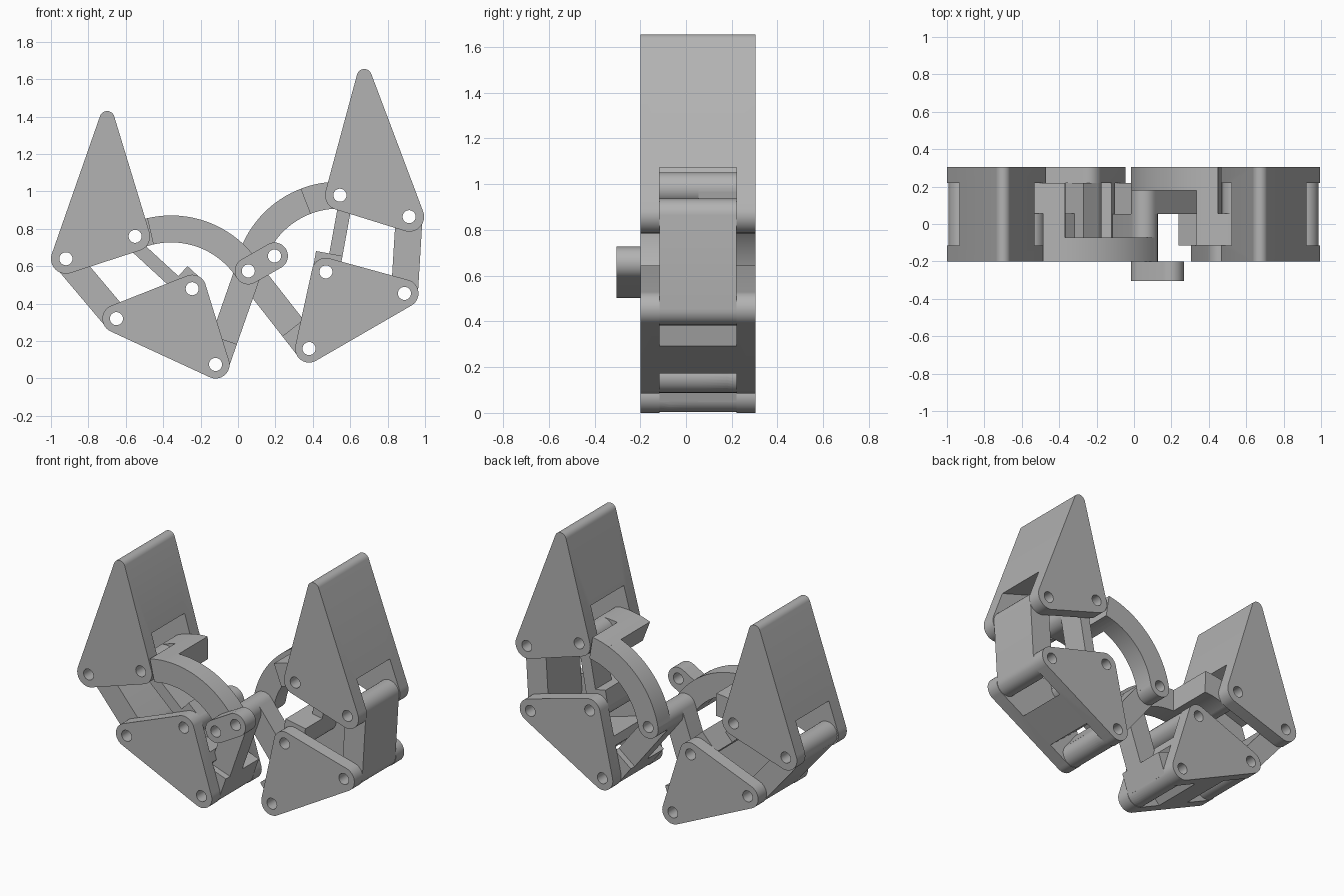
import bpy
import bmesh
from math import sin, cos, pi, radians
from mathutils import Vector
from mathutils.geometry import convex_hull_2d

if "Cube" in bpy.data.objects:
    bpy.data.objects.remove(bpy.data.objects["Cube"], do_unlink=True)

grey = bpy.data.materials.new("plain grey")
grey.use_nodes = True
grey.diffuse_color = (0.45, 0.45, 0.45, 1)
grey.node_tree.nodes["Principled BSDF"].inputs["Base Color"].default_value = (0.45, 0.45, 0.45, 1)

# Depth layers: body plates, inner slot, and the stack on the crank pin
FRONT, BACK = -0.2, 0.305
IN0, IN1, MID = -0.115, 0.22, 0.055
STACK = [FRONT, -0.073, 0.053, 0.18, BACK]
R = 0.072
HOLE = 0.035


def circle(c, r, n=32):
    return [Vector((c[0] + r * cos(2 * pi * i / n), c[1] + r * sin(2 * pi * i / n))) for i in range(n)]


def hull(*discs):
    pts = [p for c, r in discs for p in circle(c, r)]
    return [pts[i] for i in convex_hull_2d(pts)]


def strip(a, b, left, right):
    """Rectangle along a-b, with separate widths to either side."""
    d = (b - a).normalized()
    n = Vector((-d.y, d.x))
    return [a + n * left, b + n * left, b - n * right, a - n * right]


def sector(c, r, a0, a1, half):
    """Curved band about centre c."""
    angs = [radians(a0 + (a1 - a0) * i / 20) for i in range(21)]
    ring = [[c + Vector((cos(a), sin(a))) * k for a in angs] for k in (r + half, r - half)]
    return ring[0] + ring[1][::-1]


def prism(name, outline, y0, y1):
    bm = bmesh.new()
    face = bm.faces.new([bm.verts.new((p[0], y0, p[1])) for p in outline])
    ext = bmesh.ops.extrude_face_region(bm, geom=[face])
    for v in ext["geom"]:
        if isinstance(v, bmesh.types.BMVert):
            v.co.y = y1
    bmesh.ops.recalc_face_normals(bm, faces=bm.faces)
    mesh = bpy.data.meshes.new(name)
    bm.to_mesh(mesh)
    bm.free()
    ob = bpy.data.objects.new(name, mesh)
    bpy.context.collection.objects.link(ob)
    return ob


def combine(ob, other, operation):
    mod = ob.modifiers.new("cut", "BOOLEAN")
    mod.operation, mod.solver, mod.object = operation, "EXACT", other
    dg = bpy.context.evaluated_depsgraph_get()
    mesh = bpy.data.meshes.new_from_object(ob.evaluated_get(dg))
    ob.modifiers.clear()
    ob.data = mesh
    bpy.data.objects.remove(other, do_unlink=True)


def part(name, solids, cuts=(), holes=()):
    """Join the solids, remove the cuts, drill the holes."""
    ob = prism(name, *solids[0])
    for s in solids[1:]:
        combine(ob, prism("add", *s), "UNION")
    for s in list(cuts) + [(circle(h, HOLE, 24), -1, 1) for h in holes]:
        combine(ob, prism("cutter", *s), "DIFFERENCE")
    ob.data.materials.clear()
    ob.data.materials.append(grey)
    bpy.ops.object.select_all(action="DESELECT")
    ob.select_set(True)
    bpy.context.view_layer.objects.active = ob
    bpy.ops.object.shade_smooth_by_angle(angle=radians(30))
    return ob


def slot(a, b, inside, depth):
    """Slot cutter: everything outside a line set inward of a-b by depth."""
    d = (b - a).normalized()
    n = Vector((-d.y, d.x))
    if n.dot(inside - a) < 0:
        n = -n
    return ([a - d + n * depth, b + d + n * depth, b + d - n, a - d - n], IN0, IN1)


def bar(name, a, b):
    part(name, [(hull((a, R), (b, R)), IN0, IN1)], holes=(a, b))


def drive_rod(name, pin, foot, y0, y1):
    """Thin rod on the crank pin with a wide barrel at the far end."""
    near = foot + (pin - foot).normalized() * 0.14
    part(name, [(hull((pin, R), (foot, R)), y0, y1),
                (hull((foot, R)) , IN0, IN1),
                (strip(foot, near, R, R), IN0, IN1)], holes=(pin, foot))


PIN = Vector((0.055, 0.575))
SHAFT = Vector((0.195, 0.655))

legs = {
    "right": dict(side=-1, apex=(-0.70, 1.39), outer=(-0.92, 0.64), inner=(-0.55, 0.76),
                  l_outer=(-0.65, 0.32), l_inner=(-0.245, 0.48), foot=(-0.12, 0.075)),
    "left": dict(side=1, apex=(0.675, 1.615), outer=(0.915, 0.865), inner=(0.545, 0.98),
                 l_outer=(0.89, 0.455), l_inner=(0.47, 0.57), foot=(0.38, 0.16)),
}

for leg, d in legs.items():
    s = d["side"]
    apex, outer, inner, l_outer, l_inner, foot = (
        Vector(d[k]) for k in ("apex", "outer", "inner", "l_outer", "l_inner", "foot"))

    # Tall finger block, slotted along its base
    part(leg + "_finger", [(hull((apex, 0.04), (outer, 0.08), (inner, 0.08)), FRONT, BACK)],
         [slot(outer, inner, apex, 0.2)], (outer, inner))

    # Lower triangular block, slotted along its top and at its tip
    c = (l_outer + l_inner) / 2
    t = (c - foot).normalized()
    part(leg + "_lower_block",
         [(hull((l_outer, 0.075), (l_inner, 0.075), (foot, 0.075)), FRONT, BACK)],
         [slot(l_outer, l_inner, foot, 0.19),
          slot(foot, foot + Vector((-t.y, t.x)), c, 0.12)], (l_outer, l_inner, foot))

    # Wide outer bar
    bar(leg + "_outer_bar", outer, l_outer)

    # Half-thickness inner bar with a wide lower barrel
    half = (MID, IN1) if s > 0 else (IN0, MID)
    base = l_inner + (inner - l_inner).normalized() * 0.1
    sides = (0, R) if s > 0 else (R, 0)
    part(leg + "_inner_bar", [(hull((l_inner, R)), IN0, IN1),
                              (strip(l_inner, base, R, R), IN0, IN1),
                              (strip(l_inner, inner, *sides), *half),
                              (hull((inner, R)), *half)], holes=(l_inner, inner))

    # Curved arm from the crank pin to the finger, stepping across in depth
    rad = 0.49
    chord = PIN - inner
    n = Vector((-chord.y, chord.x)).normalized() * s
    if n.y > 0:
        n = -n
    centre = (PIN + inner) / 2 + n * (rad ** 2 - chord.length_squared / 4) ** 0.5
    a_in, a_pin = ((p - centre).angle_signed(Vector((1, 0))) * 180 / pi for p in (inner, PIN))
    layer = (STACK[3], BACK) if s > 0 else (FRONT, STACK[1])
    head = (IN0, BACK) if s > 0 else (FRONT, IN1)
    tip = (IN0, MID) if s > 0 else (MID, IN1)
    part(leg + "_curved_arm", [(sector(centre, rad, a_in + s * 10, a_pin, R), *layer),
                               (hull((PIN, R)), *layer),
                               (sector(centre, rad, a_in + s * 10, a_in + s * 22, R), *head),
                               (sector(centre, rad, a_in, a_in + s * 14, R), *tip),
                               (hull((inner, R)), *tip)], holes=(PIN, inner))

    # Straight drive rod to the lower block
    i = 2 if s > 0 else 1
    drive_rod(leg + "_drive_rod", PIN, foot, STACK[i], STACK[i + 1])

# Crank on the front
part("crank", [(hull((PIN, R), (SHAFT, R)), -BACK, FRONT)], holes=(PIN, SHAFT))
